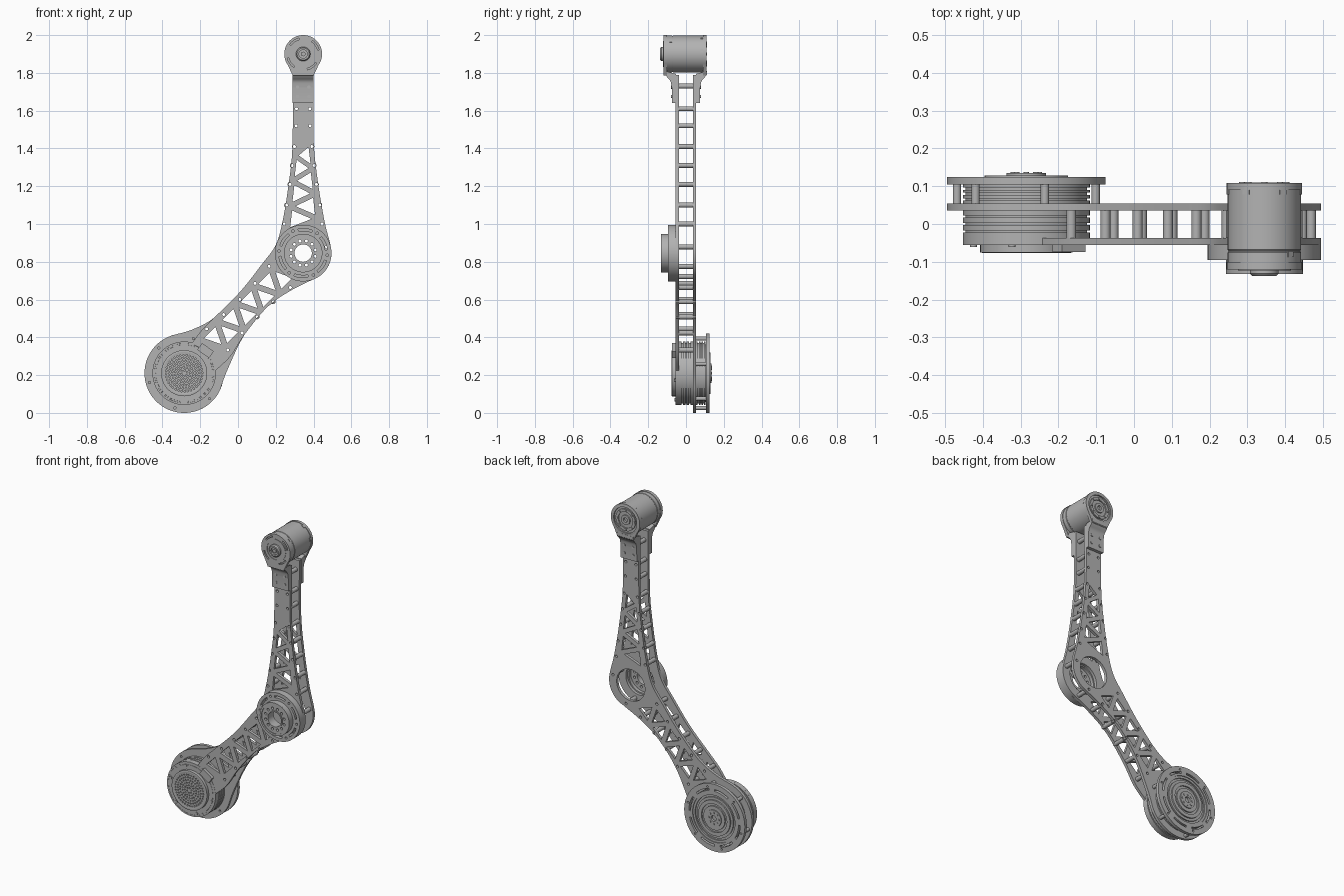
import bpy, bmesh, math
from math import cos, sin, radians
from mathutils import Vector, Matrix

if "Cube" in bpy.data.objects:
    bpy.data.objects.remove(bpy.data.objects["Cube"])

GREY = bpy.data.materials.new("machined_grey")
GREY.use_nodes = True
COLOUR = (0.45, 0.45, 0.45, 1)
GREY.diffuse_color = COLOUR
GREY.node_tree.nodes["Principled BSDF"].inputs["Base Color"].default_value = COLOUR

HIP, KNEE, ANKLE = (-0.285, 0.21), (0.345, 0.846), (0.345, 1.9)


# ---- helpers: 2D loops live in (x, z), parts are extruded or turned along y ----
def arc(c, r, a0, a1, n=40):
    angles = [radians(a0 + (a1 - a0) * i / n) for i in range(n + 1)]
    return [(c[0] + r * cos(a), c[1] + r * sin(a)) for a in angles]


def circle(c, r, n=48):
    return arc(c, r, 0, 360, n)[:-1]


def ring_of(c, r, count, offset=0):
    return arc(c, r, offset, offset + 360, count)[:-1]


def slot(c, r, a0, a1, w):
    return arc(c, r + w, a0, a1, 10) + arc(c, r - w, a1, a0, 10)


def smooth(points, steps=8):
    """Catmull-Rom curve through the points."""
    p = [Vector(q) for q in points]
    p = [2 * p[0] - p[1]] + p + [2 * p[-1] - p[-2]]
    out = []
    for a, b, c, d in zip(p, p[1:], p[2:], p[3:]):
        for i in range(steps):
            t = i / steps
            out.append(tuple(0.5 * (2 * b + (c - a) * t + (2 * a - 5 * b + 4 * c - d) * t**2
                                    + (3 * b - a - 3 * c + d) * t**3)))
    return out + [points[-1]]


def finish(obj):
    bm = bmesh.new()
    bm.from_mesh(obj.data)
    bmesh.ops.remove_doubles(bm, verts=bm.verts, dist=0.00005)
    bmesh.ops.recalc_face_normals(bm, faces=bm.faces)
    bm.to_mesh(obj.data)
    bm.free()
    obj.data.materials.clear()
    obj.data.materials.append(GREY)
    bpy.ops.object.select_all(action='DESELECT')
    obj.select_set(True)
    bpy.context.view_layer.objects.active = obj
    bpy.ops.object.shade_smooth_by_angle(angle=radians(32))
    return obj


def plate(name, loops, y0, y1):
    """Extrude filled loops; loops inside others become holes."""
    cu = bpy.data.curves.new(name, 'CURVE')
    cu.dimensions, cu.fill_mode, cu.extrude = '2D', 'BOTH', (y1 - y0) / 2
    for loop in loops:
        s = cu.splines.new('POLY')
        s.points.add(len(loop) - 1)
        for pt, (x, z) in zip(s.points, loop):
            pt.co = (x, z, 0, 1)
        s.use_cyclic_u = True
    tmp = bpy.data.objects.new(name + "_curve", cu)
    bpy.context.collection.objects.link(tmp)
    graph = bpy.context.evaluated_depsgraph_get()
    me = bpy.data.meshes.new_from_object(tmp.evaluated_get(graph))
    bpy.data.objects.remove(tmp)
    me.transform(Matrix.Translation((0, (y0 + y1) / 2, 0)) @ Matrix.Rotation(radians(90), 4, 'X'))
    obj = bpy.data.objects.new(name, me)
    bpy.context.collection.objects.link(obj)
    return finish(obj)


def lathe(name, c, profile):
    """Turn an (r, y) profile around the y axis through c."""
    bm = bmesh.new()
    vs = [bm.verts.new((c[0] + r, y, c[1])) for r, y in profile]
    es = [bm.edges.new(pair) for pair in zip(vs, vs[1:])]
    bmesh.ops.spin(bm, geom=vs + es, cent=(c[0], 0, c[1]), axis=(0, 1, 0),
                   angle=2 * math.pi, steps=64)
    me = bpy.data.meshes.new(name)
    bm.to_mesh(me)
    bm.free()
    obj = bpy.data.objects.new(name, me)
    bpy.context.collection.objects.link(obj)
    return finish(obj)


def truss(p0, p1, w0, w1, n, shrink):
    """Zigzag of triangular openings between two points."""
    p0, p1 = Vector(p0), Vector(p1)
    side = (p1 - p0).normalized().orthogonal()
    v = [p0.lerp(p1, i / (n + 1)) + side * (-1) ** i * (w0 + (w1 - w0) * i / (n + 1))
         for i in range(n + 2)]
    out = []
    for tri in zip(v, v[1:], v[2:]):
        mid = sum(tri, Vector((0, 0))) / 3
        out.append([tuple(mid.lerp(q, shrink)) for q in tri])
    return out


# ---- fastener positions along both arms ----
bolts = [(KNEE[0] + s * w, z) for s in (-1, 1) for z, w in
         ((1.73, .03), (1.61, .035), (1.52, .037), (1.41, .046), (1.31, .058),
          (1.21, .07), (1.1, .088), (1.0, .1))]
for i in range(5):
    t = i / 4
    w = 0.046 + 0.04 * (t - 0.5) ** 2
    bolts += [(-0.11 + 0.331 * t + s * w, 0.389 + 0.331 * t - s * w) for s in (-1, 1)]
bolts += ring_of(KNEE, 0.128, 4, -75)[:2]
bolt_holes = [circle(p, 0.008, 12) for p in bolts]
openings = (truss((0.345, 0.96), (0.345, 1.43), 0.09, 0.036, 6, 0.66)
            + truss((-0.16, 0.34), (0.27, 0.77), 0.07, 0.07, 8, 0.62))

# ---- twin leg plates ----
outer_edge = smooth([(.4, 1.79), (.4, 1.45), (.422, 1.23), (.457, 1.02), (.487, .9)])
inner_edge = [(-.125, .505), (.01, .64), (.125, .785), (.2, .89), (.237, 1.02),
              (.268, 1.21), (.288, 1.41), (.29, 1.79)]
lower_edge = [(.404, .71), (.275, .645), (.155, .56), (.035, .415)]


def leg_outline(hip_r, a0, a1, low, high):
    hub = arc(HIP, hip_r, a0, a1, 60)
    return (outer_edge + arc(KNEE, 0.15, 10, -60, 20)
            + smooth(lower_edge + low + hub[:1])[:-1] + hub
            + smooth(hub[-1:] + high + inner_edge)[1:])


hip_posts = ring_of(HIP, 0.19, 6, 15)
knee_bore = circle(KNEE, 0.098)
plate("front_leg_plate", [leg_outline(.168, 5, -285, [(-.04, .3)], [(-.19, .44)]), knee_bore]
      + bolt_holes + openings, -0.055, -0.037)
plate("back_leg_plate", [leg_outline(.21, -25, -255, [(-.055, .23)], [(-.24, .442)]), knee_bore]
      + bolt_holes + openings + [circle(p, 0.006, 12) for p in hip_posts], 0.036, 0.054)
plate("leg_spacers", [circle(p, 0.013, 16) for p in bolts] + bolt_holes, -0.037, 0.036)

# ---- hip motor ----
body = [(0, -.056), (.15, -.056), (.152, -.052), (.156, -.052), (.158, -.056), (.168, -.056)]
for y in (-.02, 0, .02, .065, .08, .093):
    body += [(.168, y - .003), (.161, y - .003), (.161, y + .003), (.168, y + .003)]
lathe("hip_motor_body", HIP, body + [(.168, .104), (0, .104)])
plate("hip_back_ring", [circle(HIP, .21, 64), circle(HIP, .152)]
      + [slot(HIP, .172, a, a + 32, .006) for a in range(0, 360, 45)]
      + [circle(p, .006, 12) for p in hip_posts], .105, .125)
plate("hip_posts", [circle(p, .011, 16) for p in hip_posts], .054, .105)
lathe("hip_output", HIP, [(.152, .1), (.152, .12), (.138, .12), (.138, .112), (.126, .112),
      (.126, .12), (.11, .12), (.11, .129), (.088, .129), (.088, .121), (.074, .121),
      (.074, .129), (.052, .129), (.052, .135), (.018, .135), (.018, .12), (0, .12)])
plate("hip_output_bolts", [circle(p, .007, 12) for p in ring_of(HIP, .035, 8)], .13, .1375)

# Vented cover, screws and connector on the front of the hip
vents = [circle(p, .0045, 7) for k in range(1, 7)
         for p in ring_of(HIP, .016 * k, 6 * k, 17 * k)]
plate("hip_vent_cover", [circle(HIP, .122)] + vents, -.075, -.056)
lathe("hip_cover_rim", HIP, [(.122, -.056), (.122, -.075), (.114, -.077), (.106, -.075)])
plate("hip_front_screws", [circle(p, .009, 12) for p in ring_of(HIP, .145, 6, 45)], -.061, -.054)
corner = Vector((-.172, .33))
box = [corner + Matrix.Rotation(radians(-35), 2) @ Vector(q)
       for q in ((-.038, -.022), (.038, -.022), (.038, .022), (-.038, .022))]
plate("hip_connector", [[tuple(q) for q in box]], -.074, -.054)

# ---- knee joint ----
knee_bolts = [circle(p, .008, 12) for p in ring_of(KNEE, .066, 12, 15)]
plate("knee_flange", [circle(KNEE, .15, 64), circle(KNEE, .09)]
      + [slot(KNEE, .124, a, a + 34, .006) for a in range(8, 360, 60)]
      + [circle(p, .007, 12) for p in ring_of(KNEE, .128, 6, -5)], -.095, -.055)
plate("knee_hub", [circle(KNEE, .102), circle(KNEE, .046)] + knee_bolts, -.128, -.075)
lathe("knee_hub_rim", KNEE, [(.102, -.126), (.102, -.132), (.09, -.132), (.09, -.126)])
lathe("knee_bore_rim", KNEE, [(.054, -.126), (.054, -.132), (.046, -.132), (.046, -.126)])

# ---- ankle motor ----
lathe("ankle_motor_body", ANKLE, [(0, -.1), (.097, -.1), (.097, -.075), (.0955, -.073),
      (.0955, -.07), (.097, -.068), (.097, .106), (.088, .109), (.08, .109), (.08, .1),
      (.068, .1), (.068, .107), (.05, .107), (.05, .1), (.03, .1), (.03, .108),
      (.014, .108), (.014, .095), (0, .095)])
plate("ankle_back_bolts", [circle(p, .008, 12) for p in ring_of(ANKLE, .059, 8)], .1, .111)
lathe("ankle_shaft", ANKLE, [(.038, -.11), (.038, -.131), (.032, -.1375), (.022, -.1375),
      (.022, -.126), (.012, -.126), (.012, -.134), (0, -.134)])
lathe("ankle_cap_ring", ANKLE, [(.07, -.117), (.07, -.123), (.058, -.123), (.058, -.117)])

# Fork heads that hold the ankle motor, front and back
for side, label in ((-1, "front"), (1, "back")):
    head = arc(ANKLE, 0.1, -35, 215, 60) + [(.29, 1.785), (.4, 1.785)]
    holes = [slot(ANKLE, .083, a, a + 40, .004) for a in range(15, 360, 90)]
    if side > 0:
        holes = [circle(ANKLE, .082)]
    plate(label + "_fork_head", [head] + holes, *((-.12, -.1) if side < 0 else (.09, .108)))

    # Curved bracket: side profile swept across the leg width
    prof = [(.054, 1.64), (.074, 1.64)] + smooth([(.075, 1.72), (.082, 1.755), (.098, 1.775),
            (.11, 1.79)], 5) + [(.11, 1.81), (.094, 1.805), (.054, 1.795)]
    bm = bmesh.new()
    face = bm.faces.new([bm.verts.new((.289, side * y, z)) for y, z in prof])
    moved = bmesh.ops.extrude_face_region(bm, geom=[face])["geom"]
    bmesh.ops.translate(bm, vec=(.112, 0, 0),
                        verts=[v for v in moved if isinstance(v, bmesh.types.BMVert)])
    me = bpy.data.meshes.new(label + "_fork_bracket")
    bm.to_mesh(me)
    bm.free()
    bracket = bpy.data.objects.new(label + "_fork_bracket", me)
    bpy.context.collection.objects.link(bracket)
    finish(bracket)
    screws = [circle((.345 + dx, z), .009, 12) for dx in (-.03, .03) for z in (1.675, 1.725)]
    plate(label + "_fork_screws", screws, *sorted((side * .07, side * .079)))

# Small sockets on the ankle motor shell
for i, (angle, y) in enumerate(((60, .085), (120, .085), (45, -.08), (10, .085), (170, .085))):
    a = radians(angle)
    bpy.ops.mesh.primitive_cube_add(size=1, location=(
        ANKLE[0] + .0965 * cos(a), y, ANKLE[1] + .0965 * sin(a)), rotation=(0, -a, 0))
    socket = bpy.context.object
    socket.name = "ankle_socket_%d" % (i + 1)
    socket.scale = (.006, .014, .02)
    finish(socket)
